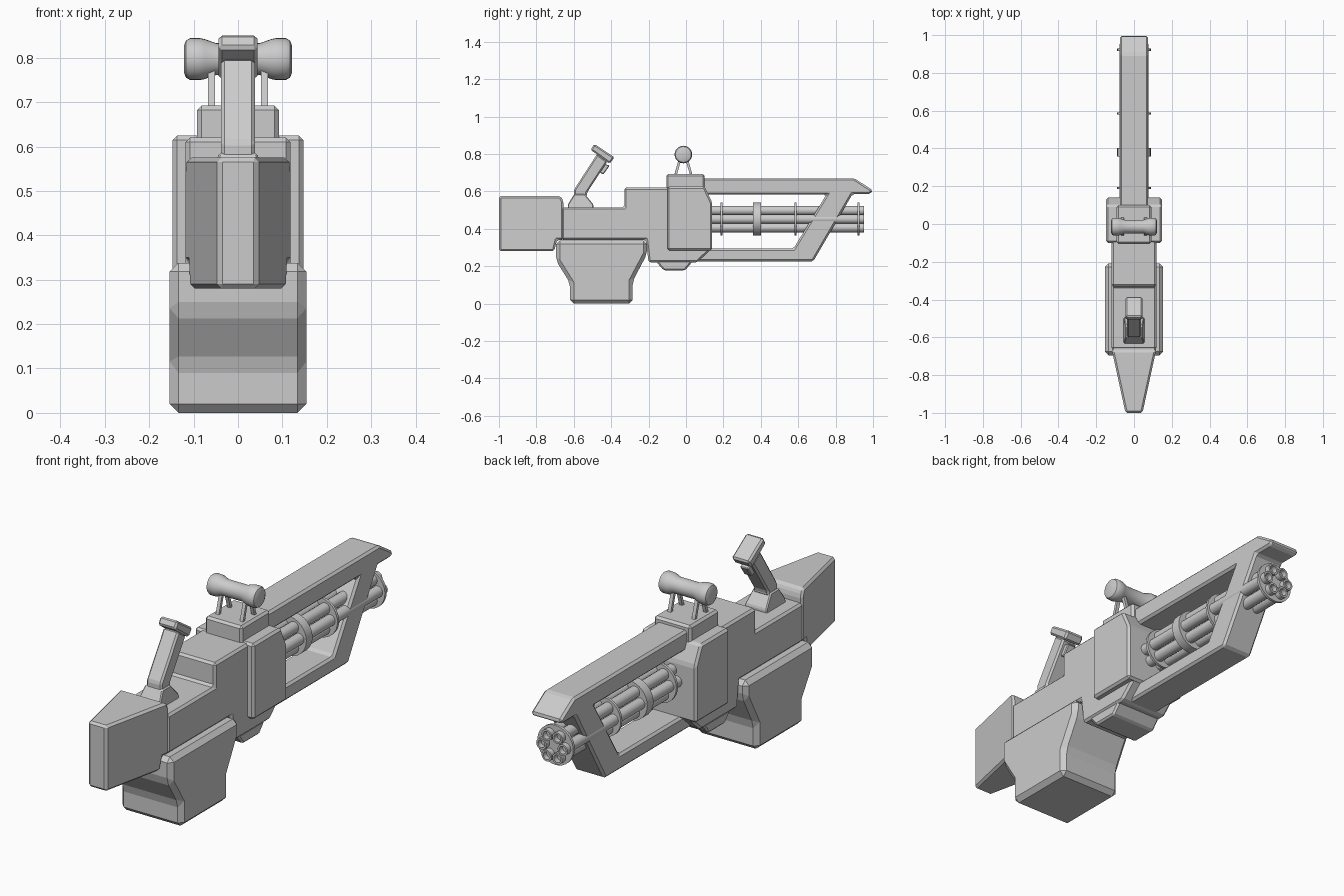
import bpy, bmesh, math
from mathutils import Vector, Matrix

if "Cube" in bpy.data.objects:
    bpy.data.objects.remove(bpy.data.objects["Cube"])


def finish(name, bm, bevel=0.0, smooth=False):
    bmesh.ops.recalc_face_normals(bm, faces=bm.faces)
    me = bpy.data.meshes.new(name)
    bm.to_mesh(me)
    bm.free()
    ob = bpy.data.objects.new(name, me)
    bpy.context.collection.objects.link(ob)
    if bevel:
        mod = ob.modifiers.new("bevel", 'BEVEL')
        mod.width = bevel
        mod.segments = 1
        mod.limit_method = 'ANGLE'
        mod.angle_limit = math.radians(20)
    if smooth:
        bpy.ops.object.select_all(action='DESELECT')
        ob.select_set(True)
        bpy.context.view_layer.objects.active = ob
        bpy.ops.object.shade_smooth_by_angle(angle=math.radians(35))
    return ob


def slab(name, pts, half, bevel=0.01):
    """Side profile (y, z) extruded across x; half is a width or a function of (y, z)."""
    w = half if callable(half) else (lambda y, z: half)
    bm = bmesh.new()
    left = [bm.verts.new((-w(y, z), y, z)) for y, z in pts]
    right = [bm.verts.new((w(y, z), y, z)) for y, z in pts]
    bm.faces.new(left)
    bm.faces.new(right[::-1])
    n = len(pts)
    for i in range(n):
        j = (i + 1) % n
        bm.faces.new((left[i], right[i], right[j], left[j]))
    return finish(name, bm, bevel)


def lathe(name, prof, centre, axis, sides=24):
    """Turn (position, radius) pairs about an axis through centre, capping both ends."""
    rot = Vector((0, 0, 1)).rotation_difference(Vector(axis)).to_matrix()
    bm = bmesh.new()
    rings = []
    for p, r in prof:
        rings.append([bm.verts.new(Vector(centre) + rot @ Vector(
            (r * math.cos(math.tau * k / sides), r * math.sin(math.tau * k / sides), p)))
            for k in range(sides)])
    for a, b in zip(rings, rings[1:]):
        for k in range(sides):
            m = (k + 1) % sides
            bm.faces.new((a[k], a[m], b[m], b[k]))
    bm.faces.new(rings[0])
    bm.faces.new(rings[-1])
    return finish(name, bm, smooth=True)


# Tapering stock
slab("stock", [(-1, 0.28), (-0.705, 0.28), (-0.69, 0.34), (-0.655, 0.34), (-0.655, 0.545),
               (-0.67, 0.575), (-1, 0.575)],
     lambda y, z: 0.045 + 0.075 * (y + 1) / 0.345)

# Main body with stepped top and lower lug
slab("body", [(-0.665, 0.34), (-0.215, 0.34), (-0.2, 0.22), (-0.155, 0.22), (0.06, 0.22),
              (0.135, 0.29), (0.135, 0.5), (0.09, 0.62), (-0.33, 0.62), (-0.33, 0.515),
              (-0.665, 0.515)], 0.118)
slab("lower_lug", [(-0.165, 0.23), (-0.12, 0.178), (-0.005, 0.178), (0.04, 0.23)], 0.112, 0.008)

# Receiver cover and raised mount
slab("receiver_cover", [(-0.1, 0.285), (0.14, 0.285), (0.14, 0.54), (0.1, 0.625), (-0.1, 0.625)], 0.147)
slab("top_mount", [(-0.105, 0.55), (0.1, 0.55), (0.1, 0.692), (-0.105, 0.692)], 0.092)

# Flared magazine
slab("magazine", [(-0.695, 0.338), (-0.695, 0.23), (-0.62, 0.11), (-0.62, 0), (-0.285, 0),
                  (-0.285, 0.12), (-0.208, 0.265), (-0.208, 0.338)], 0.154, 0.02)

# Barrel shroud frame
slab("shroud_frame", [(0.05, 0.67), (0.9, 0.67), (1.0, 0.605), (0.985, 0.585), (0.89, 0.585),
                      (0.68, 0.225), (0.05, 0.225), (0.05, 0.295), (0.575, 0.295), (0.75, 0.582),
                      (0.05, 0.582)], 0.075)

# Barrel cluster with open muzzles
AXIS_Z = 0.452
for k in range(6):
    a = math.tau * k / 6
    lathe("barrel_%d" % (k + 1), [(0.1, 0.025), (0.952, 0.025), (0.952, 0.017), (0.86, 0.017)],
          (0.053 * math.cos(a), 0, AXIS_Z + 0.053 * math.sin(a)), (0, 1, 0), 16)
lathe("barrel_core", [(0.1, 0.025), (0.93, 0.025)], (0, 0, AXIS_Z), (0, 1, 0), 16)
for k, (y, half) in enumerate([(0.19, 0.006), (0.38, 0.022), (0.585, 0.006), (0.922, 0.006)]):
    lathe("barrel_ring_%d" % (k + 1), [(y - half, 0.089), (y + half, 0.089)],
          (0, 0, AXIS_Z), (0, 1, 0), 32)

# Carry handle: flared crossbar on four slanted legs
half_prof = [(0.0, 0.036), (0.05, 0.036), (0.075, 0.045), (0.085, 0.047), (0.108, 0.047),
             (0.117, 0.042), (0.122, 0.03)]
lathe("handle_crossbar", [(-p, r) for p, r in half_prof[:0:-1]] + half_prof,
      (0, -0.014, 0.797), (1, 0, 0), 28)
for sx in (-1, 1):
    for sy in (-1, 1):
        leg = slab("handle_leg", [(-0.014 + sy * y, z) for y, z in
                                  [(0.050, 0.685), (0.036, 0.685), (0.010, 0.775), (0.024, 0.775)]],
                   0.008, 0)
        leg.location.x = sx * 0.06

# Rear grip: foot, shaft, head and trigger
slab("grip_foot", [(-0.632, 0.51), (-0.495, 0.51), (-0.495, 0.53), (-0.54, 0.585), (-0.598, 0.585),
                   (-0.632, 0.53)], lambda y, z: 0.055 if z < 0.55 else 0.044, 0.005)
slab("grip_shaft", [(-0.598, 0.57), (-0.53, 0.57), (-0.53, 0.592), (-0.42, 0.76), (-0.475, 0.8),
                    (-0.598, 0.61)], 0.038, 0.008)
slab("grip_head", [(-0.51, 0.822), (-0.49, 0.854), (-0.382, 0.782), (-0.408, 0.748)], 0.044, 0.008)
slab("grip_trigger", [(-0.46, 0.755), (-0.408, 0.738), (-0.442, 0.69), (-0.48, 0.712)], 0.02, 0.004)
